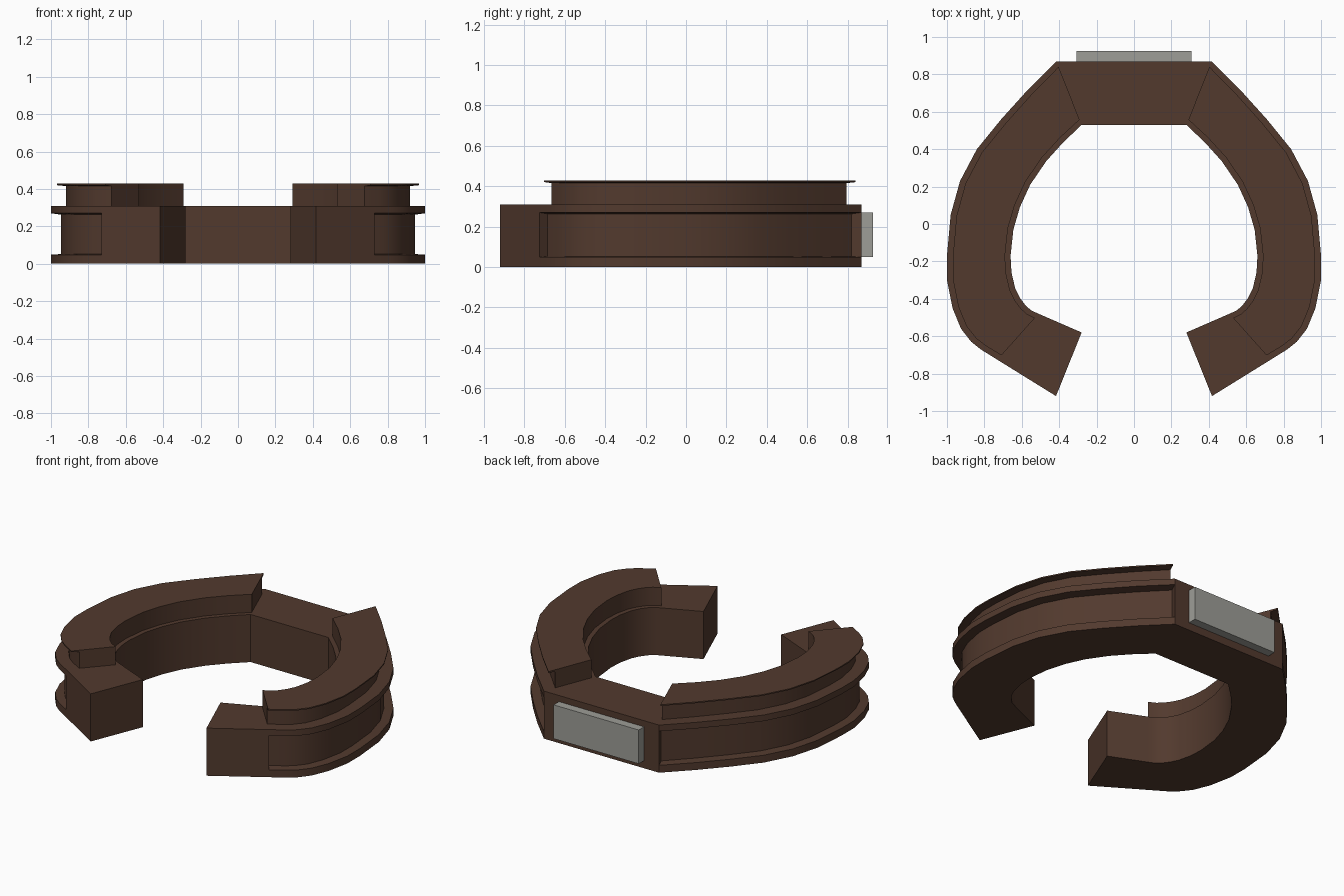
import bpy, bmesh, math
from mathutils import Vector

if "Cube" in bpy.data.objects:
    bpy.data.objects.remove(bpy.data.objects["Cube"])

def material(name, rgb):
    m = bpy.data.materials.new(name)
    m.diffuse_color = (*rgb, 1)
    m.use_nodes = True
    m.node_tree.nodes["Principled BSDF"].inputs["Base Color"].default_value = m.diffuse_color
    return m

BROWN = material("dark_brown", (0.085, 0.042, 0.027))
GREY = material("light_grey", (0.34, 0.34, 0.31))

# Plan of the right arm: matching stations on the outer and inner edges
OUTER = [(.415, .87), (.57, .715), (.71, .56), (.84, .40), (.93, .23), (.98, .05), (1, -.17),
         (1, -.30), (.97, -.45), (.925, -.56), (.87, -.63), (.82, -.67), (.73, -.726)]
INNER = [(.28, .53), (.38, .435), (.47, .335), (.555, .21), (.61, .09), (.645, -.03), (.66, -.17),
         (.655, -.26), (.635, -.345), (.61, -.395), (.58, -.435), (.55, -.462), (.51, -.48)]

def make(name, rings, mat):
    """Loft a row of equal closed rings and cap both ends."""
    bm = bmesh.new()
    rows = [[bm.verts.new(p) for p in r] for r in rings]
    n = len(rows[0])
    for a, b in zip(rows, rows[1:]):
        for i in range(n):
            j = (i + 1) % n
            bm.faces.new((a[i], a[j], b[j], b[i]))
    bm.faces.new(rows[0])
    bm.faces.new(rows[-1])
    bmesh.ops.recalc_face_normals(bm, faces=bm.faces)
    me = bpy.data.meshes.new(name)
    bm.to_mesh(me)
    bm.free()
    me.materials.append(mat)
    ob = bpy.data.objects.new(name, me)
    bpy.context.collection.objects.link(ob)
    bpy.ops.object.select_all(action='DESELECT')
    ob.select_set(True)
    bpy.context.view_layer.objects.active = ob
    bpy.ops.object.shade_smooth_by_angle(angle=math.radians(30))

def prism(name, plan, z0, z1, mat):
    make(name, [[(x, y, z) for x, y in plan] for z in (z0, z1)], mat)

def sweep(name, profile, side):
    """Profile points are (edge, inset from that edge, height)."""
    rings = []
    for o, i in zip(OUTER, INNER):
        o, i = Vector(o), Vector(i)
        d = (i - o).normalized()
        ring = []
        for edge, inset, z in profile:
            p = o + d * inset if edge == 'o' else i - d * inset
            ring.append((side * p.x, p.y, z))
        rings.append(ring)
    make(name, rings, BROWN)

# Lower arm: recessed outer wall between two flanges
LOWER = [('o', 0, 0), ('o', 0, .048), ('o', .055, .052), ('o', .055, .262), ('o', 0, .27),
         ('o', 0, .31), ('i', 0, .31), ('i', 0, 0)]
# Upper tier: recessed wall under a thin lip
UPPER = [('o', .08, .31), ('o', .08, .415), ('o', .032, .42), ('o', .032, .428),
         ('i', .03, .428), ('i', .03, .31)]

for side, tag in ((1, "right"), (-1, "left")):
    sweep("lower_arm_" + tag, LOWER, side)
    sweep("upper_tier_" + tag, UPPER, side)
    # Plain end block at the opening
    plan = [OUTER[-1], (.417, -.92), (.28, -.58), INNER[-1]]
    prism("end_block_" + tag, [(side * x, y) for x, y in plan], 0, .31, BROWN)

# Straight block at the back and the plate on it
prism("back_block", [(-.415, .87), (.415, .87), (.28, .53), (-.28, .53)], 0, .31, BROWN)
prism("back_plate", [(-.307, .87), (.307, .87), (.307, .925), (-.307, .925)], .05, .27, GREY)
